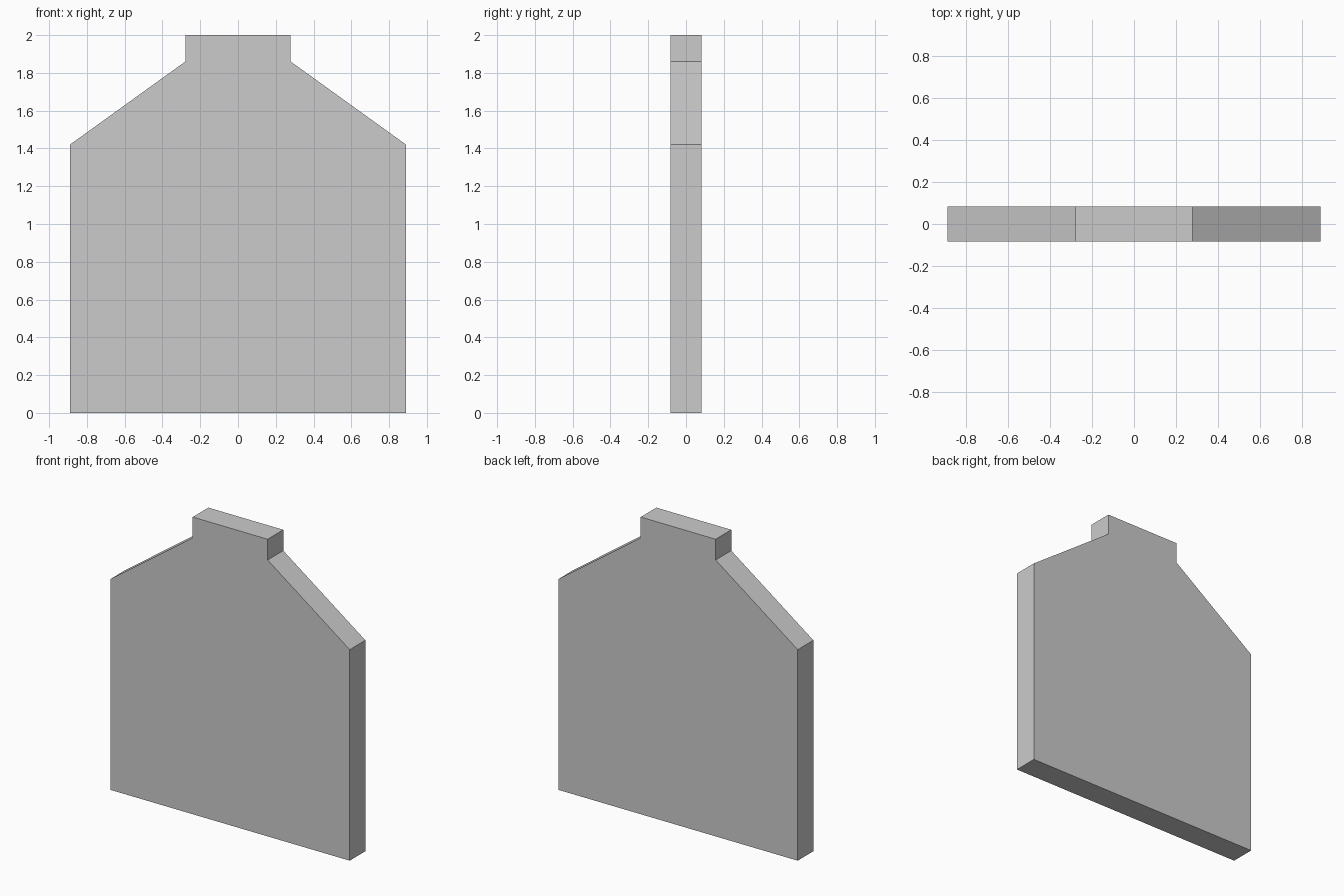
import bpy, bmesh

if "Cube" in bpy.data.objects:
    bpy.data.objects.remove(bpy.data.objects["Cube"])

HALF_DEPTH = 0.083

# Right half of the outline, bottom to top: side, sloped shoulder, neck
right = [(0.89, 0.0), (0.89, 1.42), (0.279, 1.86), (0.279, 2.0)]
outline = right + [(-x, z) for x, z in reversed(right)]

# Flat panel: outline face extruded front to back
bm = bmesh.new()
face = bm.faces.new([bm.verts.new((x, -HALF_DEPTH, z)) for x, z in outline])
ext = bmesh.ops.extrude_face_region(bm, geom=[face], use_keep_orig=True)
back = [g for g in ext["geom"] if isinstance(g, bmesh.types.BMVert)]
bmesh.ops.translate(bm, verts=back, vec=(0, 2 * HALF_DEPTH, 0))
bmesh.ops.recalc_face_normals(bm, faces=bm.faces[:])

mesh = bpy.data.meshes.new("shouldered_panel")
bm.to_mesh(mesh)
bm.free()
bpy.context.collection.objects.link(bpy.data.objects.new("shouldered_panel", mesh))
